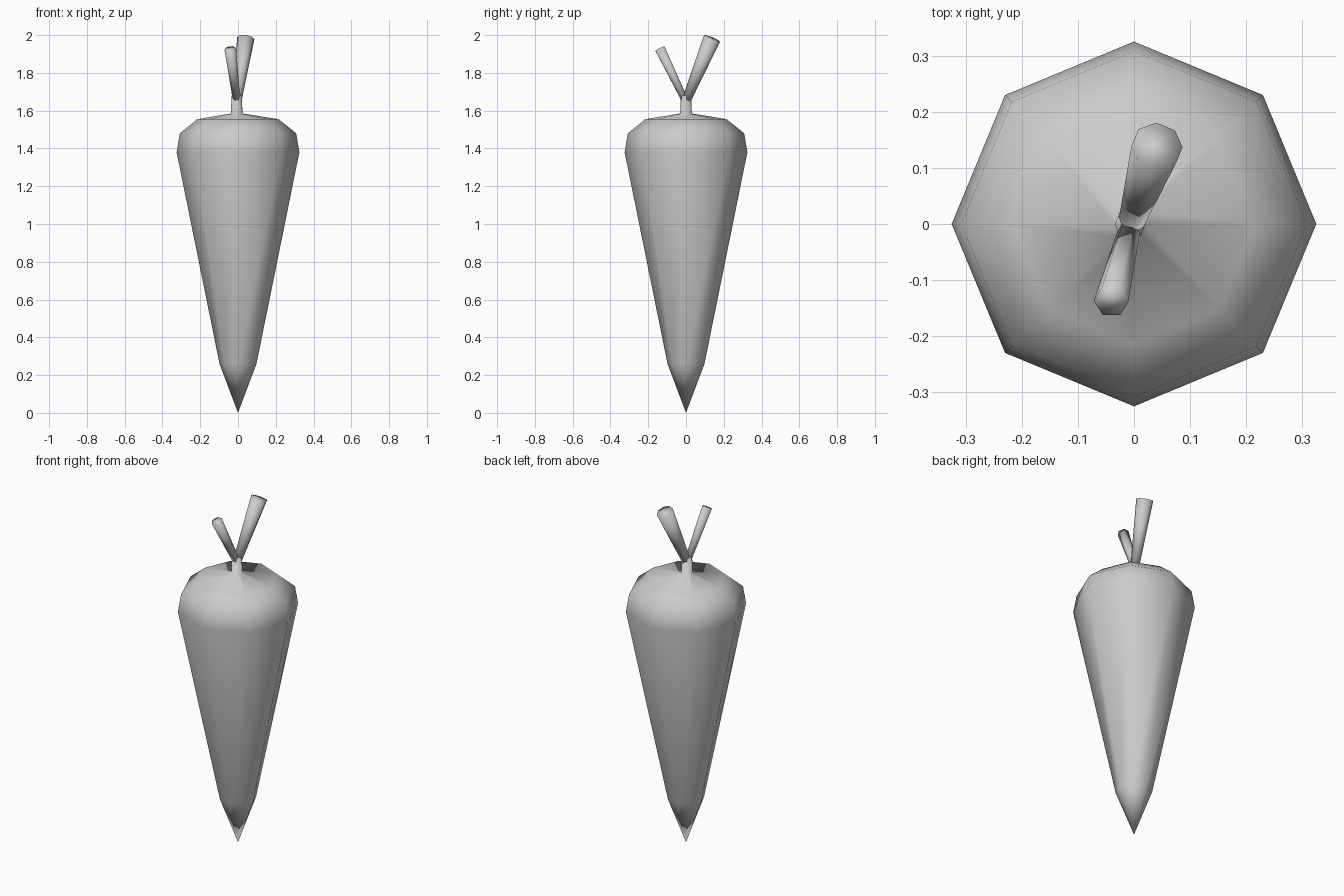
import bpy, bmesh, math
from mathutils import Vector

if "Cube" in bpy.data.objects:
    bpy.data.objects.remove(bpy.data.objects["Cube"])


def finish(bm, name):
    bmesh.ops.recalc_face_normals(bm, faces=bm.faces)
    for f in bm.faces:
        f.smooth = True
    mesh = bpy.data.meshes.new(name)
    bm.to_mesh(mesh)
    bm.free()
    obj = bpy.data.objects.new(name, mesh)
    bpy.context.collection.objects.link(obj)
    return obj


def tube(bm, rings, n):
    """Bridge rings of (centre, radius, axis); zero radius makes a point."""
    loops = []
    for centre, r, axis in rings:
        q = Vector((0, 0, 1)).rotation_difference(Vector(axis))
        count = n if r > 0 else 1
        loops.append([bm.verts.new(Vector(centre) + q @ Vector(
            (r * math.cos(math.tau * i / n), r * math.sin(math.tau * i / n), 0)))
            for i in range(count)])
    for a, b in zip(loops, loops[1:]):
        for i in range(n):
            j = (i + 1) % n
            if len(a) == 1:
                bm.faces.new((a[0], b[j], b[i]))
            elif len(b) == 1:
                bm.faces.new((a[i], a[j], b[0]))
            else:
                bm.faces.new((a[i], a[j], b[j], b[i]))
    for loop in (loops[0], loops[-1]):
        if len(loop) > 1:
            bm.faces.new(loop)


# Eight-sided root with its short stalk
profile = [(0, 0), (0.098, 0.26), (0.325, 1.38), (0.308, 1.48),
           (0.215, 1.555), (0.031, 1.585), (0.027, 1.68)]
bm = bmesh.new()
tube(bm, [((0, 0, z) if z < 1.58 else (-0.007, 0, z), r, (0, 0, 1))
          for r, z in profile], 8)
finish(bm, "carrot_root")

# Two flaring cut stems
for name, start, end, r0, r1, n in (
        ("tall_stem", (-0.004, 0.004, 1.66), (0.041, 0.138, 1.983), 0.024, 0.046, 8),
        ("short_stem", (-0.008, -0.008, 1.66), (-0.041, -0.138, 1.928), 0.02, 0.031, 6)):
    a, b = Vector(start), Vector(end)
    axis = (b - a).normalized()
    bm = bmesh.new()
    tube(bm, [(a, r0, axis), (b, r1, axis)], n)
    finish(bm, name)
